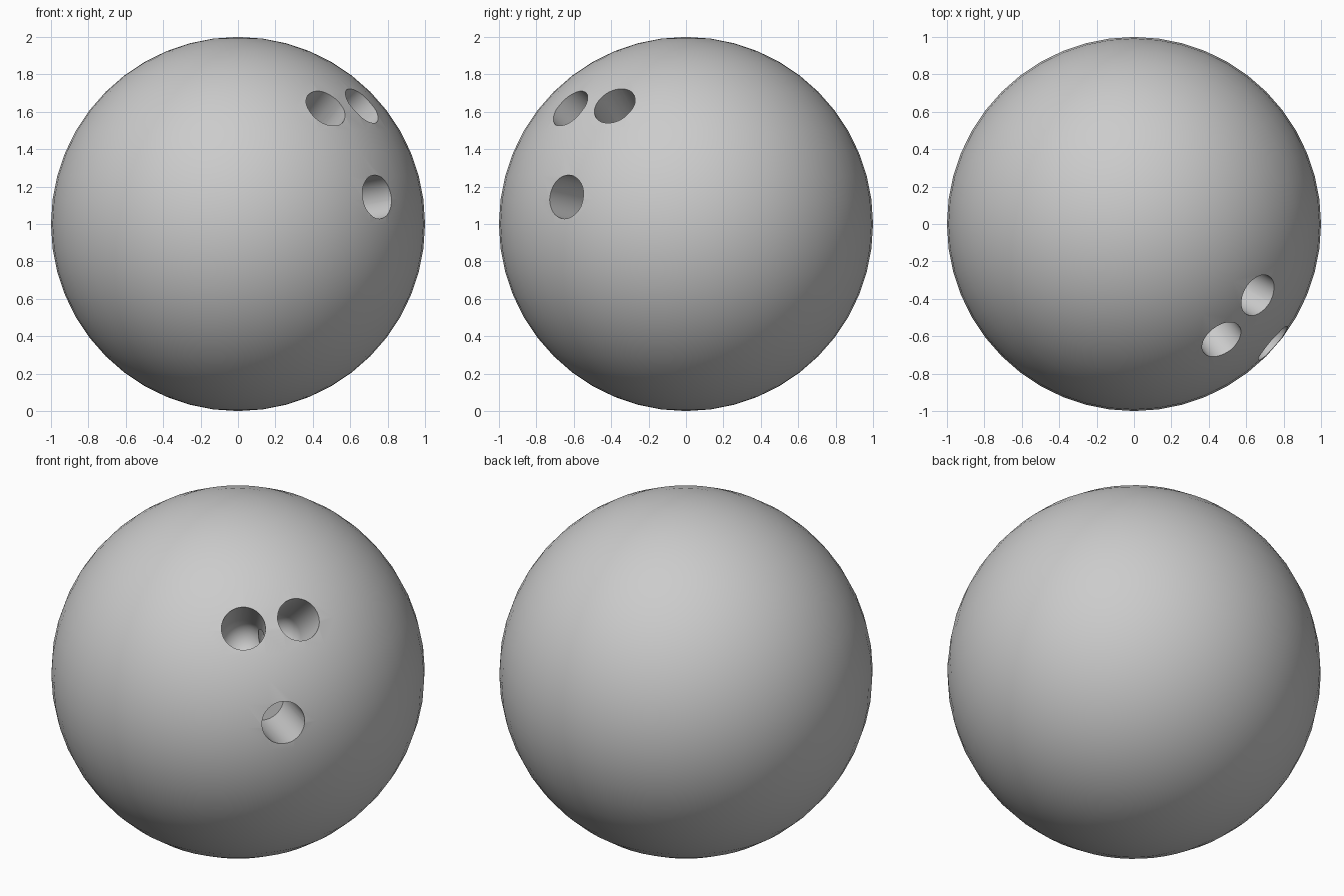
import bpy, bmesh, math
from mathutils import Vector

if "Cube" in bpy.data.objects:
    bpy.data.objects.remove(bpy.data.objects["Cube"])

CENTER = Vector((0, 0, 1))
R_HOLE = 0.118
SIDES = 40


def lathe(name, profile):
    """Closed solid of revolution about z from (radius, z) points."""
    bm = bmesh.new()
    rings = []
    for r, z in profile:
        rings.append([bm.verts.new((r * math.cos(2 * math.pi * i / SIDES),
                                    r * math.sin(2 * math.pi * i / SIDES), z))
                      for i in range(SIDES)])
    for a, b in zip(rings, rings[1:]):
        for i in range(SIDES):
            j = (i + 1) % SIDES
            bm.faces.new((a[i], a[j], b[j], b[i]))
    bm.faces.new(rings[0])
    bm.faces.new(rings[-1])
    bmesh.ops.recalc_face_normals(bm, faces=bm.faces)
    mesh = bpy.data.meshes.new(name)
    bm.to_mesh(mesh)
    bm.free()
    ob = bpy.data.objects.new(name, mesh)
    bpy.context.collection.objects.link(ob)
    return ob


def hole_cutter(name, direction, depth, rounded):
    """Drill aimed at the ball centre; its local z is distance from that centre."""
    floor = 1 - depth
    profile = [(R_HOLE, 1.2)]
    if rounded:
        for k in range(8):
            t = math.radians(12 * k)
            profile.append((R_HOLE * math.cos(t), floor + R_HOLE * (1 - math.sin(t))))
    else:
        profile.append((R_HOLE, floor))
    ob = lathe(name, profile)
    ob.location = CENTER
    ob.rotation_mode = 'QUATERNION'
    ob.rotation_quaternion = Vector(direction).to_track_quat('Z', 'Y')
    ob.hide_render = True
    return ob


# ball
bpy.ops.mesh.primitive_uv_sphere_add(segments=48, ring_count=24, radius=1, location=CENTER)
ball = bpy.context.object
ball.name = "ball"

# two finger holes and the thumb hole
cutters = [
    hole_cutter("finger_hole_left", (0.47, -0.62, 0.62), 0.43, True),
    hole_cutter("finger_hole_right", (0.66, -0.38, 0.63), 0.43, True),
    hole_cutter("thumb_hole", (0.745, -0.64, 0.145), 0.47, False),
]
bpy.context.view_layer.update()
for c in cutters:
    mod = ball.modifiers.new(c.name, 'BOOLEAN')
    mod.operation = 'DIFFERENCE'
    mod.solver = 'EXACT'
    mod.object = c

bpy.ops.object.select_all(action='DESELECT')
ball.select_set(True)
bpy.context.view_layer.objects.active = ball
for c in cutters:
    bpy.ops.object.modifier_apply(modifier=c.name)
    bpy.data.objects.remove(c)

# smooth ball, crisp hole rims
bpy.ops.object.shade_smooth_by_angle(angle=math.radians(30))
